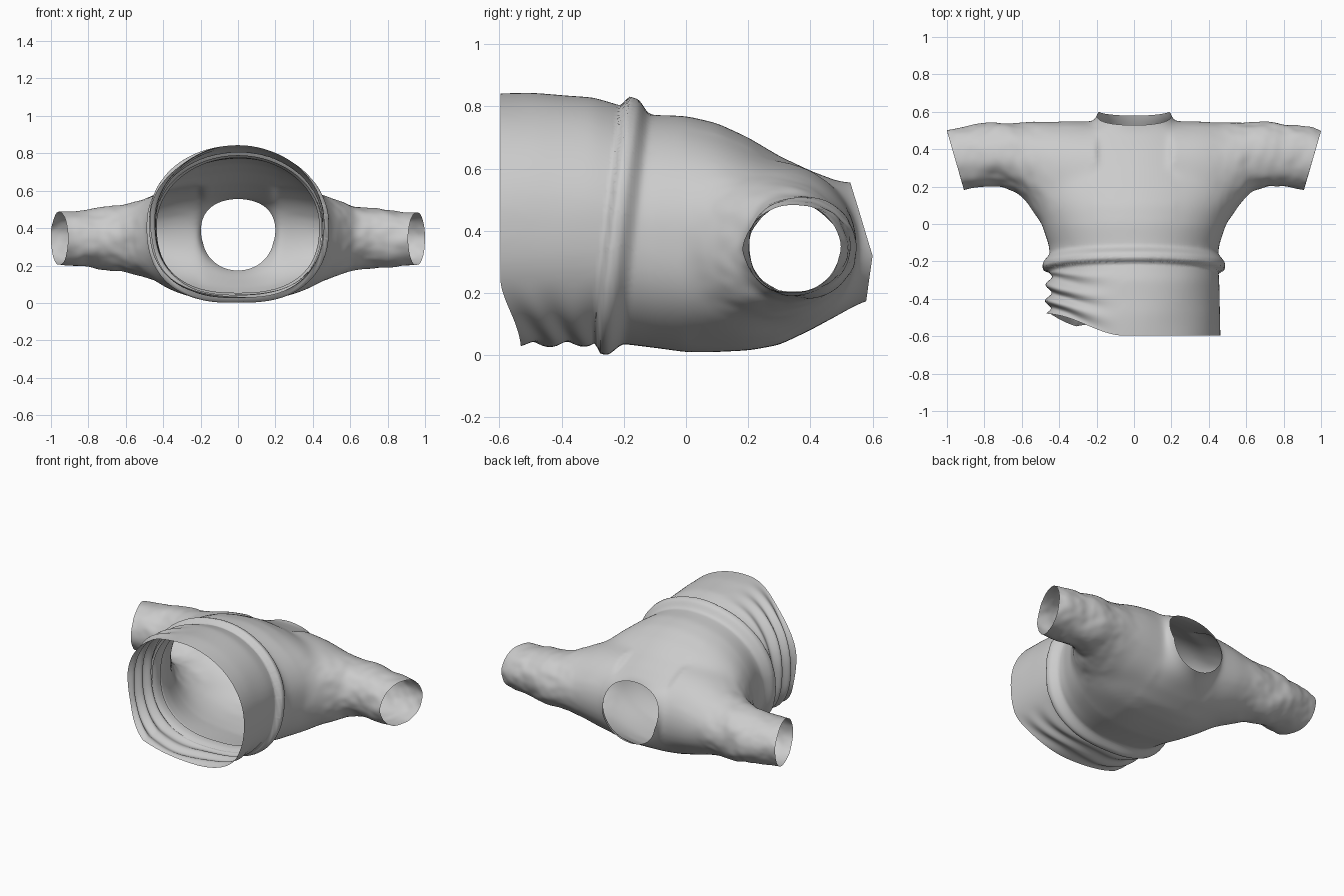
import bpy, bmesh, math
from mathutils import Vector, noise

if "Cube" in bpy.data.objects:
    bpy.data.objects.remove(bpy.data.objects["Cube"])

N = 64


def clamp_step(t):
    t = max(0.0, min(1.0, t))
    return t * t * (3 - 2 * t)


def rounded(angle, power):
    c, s = math.cos(angle), math.sin(angle)
    p = 2 / power
    return math.copysign(abs(c) ** p, c), math.copysign(abs(s) ** p, s)


def loft(bm, rings):
    loops = [[bm.verts.new(p) for p in ring] for ring in rings]
    faces = [bm.faces.new(loops[0]), bm.faces.new(loops[-1])]
    for a, b in zip(loops, loops[1:]):
        for i in range(N):
            j = (i + 1) % N
            faces.append(bm.faces.new((a[i], a[j], b[j], b[i])))
    bmesh.ops.recalc_face_normals(bm, faces=faces)


def torso_ring(y, half, low, high):
    mid, r = (low + high) / 2, (high - low) / 2
    pts = []
    for i in range(N):
        a = math.tau * i / N
        c, s = rounded(a, 2.0 if a < math.pi or y > 0.45 else 2.5)
        pts.append((half * c, y, mid + r * s))
    return pts


def sleeve_ring(side, x, y0, y1, z0, z1):
    pts = []
    for i in range(N):
        c, s = rounded(math.tau * i / N, 2.0)
        pts.append((side * x, (y0 + y1) / 2 + (y1 - y0) / 2 * c,
                    (z0 + z1) / 2 + (z1 - z0) / 2 * s))
    return pts


# Torso sections along y: half width, low z, high z
TORSO = [(-0.72, 0.465, 0.035, 0.84), (-0.48, 0.46, 0.035, 0.845),
         (-0.30, 0.455, 0.035, 0.83), (-0.20, 0.45, 0.035, 0.80),
         (-0.12, 0.455, 0.025, 0.775), (0.0, 0.495, 0.01, 0.77),
         (0.10, 0.54, 0.01, 0.745), (0.20, 0.56, 0.015, 0.70),
         (0.30, 0.52, 0.035, 0.64), (0.40, 0.46, 0.08, 0.595),
         (0.49, 0.35, 0.13, 0.56), (0.525, 0.26, 0.15, 0.555),
         (0.555, 0.212, 0.165, 0.555), (0.60, 0.193, 0.18, 0.55),
         (0.70, 0.175, 0.20, 0.54)]
# Sleeve sections along x: y range, z range
SLEEVE = [(0.20, 0.0, 0.55, 0.06, 0.63), (0.35, -0.02, 0.55, 0.09, 0.61),
          (0.46, -0.03, 0.545, 0.12, 0.58), (0.52, 0.03, 0.545, 0.14, 0.555),
          (0.57, 0.105, 0.545, 0.155, 0.535), (0.63, 0.175, 0.545, 0.165, 0.52),
          (0.72, 0.205, 0.545, 0.18, 0.51), (0.85, 0.19, 0.535, 0.195, 0.495),
          (1.08, 0.165, 0.48, 0.21, 0.48)]

bm = bmesh.new()
loft(bm, [torso_ring(*s) for s in TORSO])
for side in (-1, 1):
    loft(bm, [sleeve_ring(side, *s) for s in SLEEVE])
mesh = bpy.data.meshes.new("shirt")
bm.to_mesh(mesh)
bm.free()
shirt = bpy.data.objects.new("shirt", mesh)
bpy.context.collection.objects.link(shirt)
bpy.context.view_layer.objects.active = shirt
shirt.select_set(True)

# Fuse torso and sleeves into one skin
mod = shirt.modifiers.new("fuse", 'REMESH')
mod.mode = 'VOXEL'
mod.voxel_size = 0.0115
bpy.ops.object.modifier_apply(modifier=mod.name)

bm = bmesh.new()
bm.from_mesh(shirt.data)


def smooth(verts, times):
    for _ in range(times):
        bmesh.ops.smooth_vert(bm, verts=verts, factor=0.5, use_axis_x=True,
                              use_axis_y=True, use_axis_z=True)


# Blend the shoulders more strongly than the rest
smooth(bm.verts[:], 8)
smooth([v for v in bm.verts if 0.22 < abs(v.co.x) < 0.66 and 0.0 < v.co.y < 0.52], 50)
smooth(bm.verts[:], 6)


def cut(point, normal, keep=lambda c: True):
    faces = [f for f in bm.faces if keep(f.calc_center_median())]
    geom = set(faces)
    for f in faces:
        geom.update(f.verts)
        geom.update(f.edges)
    bmesh.ops.bisect_plane(bm, geom=list(geom), dist=1e-5, plane_co=point,
                           plane_no=Vector(normal).normalized(), clear_outer=True)


# Open the hem, the cuffs and the neck
cut((0, -0.597, 0), (0, -1, 0))
for side in (-1, 1):
    cut((side * 0.998, 0.49, 0), (side * 0.31, -0.09, 0),
        lambda c: c.x * side > 0.8)
neck = lambda c: abs(c.x) < 0.26 and c.y > 0.4
cut((0, 0.600, 0.32), (0, 0.23, 0.07), neck)
cut((0, 0.600, 0.32), (0, 0.14, -0.02), neck)
bmesh.ops.delete(bm, geom=[v for v in bm.verts if not v.link_faces], context='VERTS')


def fold_line(z):
    return -0.165 - 0.10 * (0.84 - z) / 0.84


# Rolled waist fold, bunched hem and sleeve creases
bm.normal_update()
moves = []
for v in bm.verts:
    x, y, z = v.co
    n = v.normal.copy()
    s = y - fold_line(z)
    d = 0.0
    if -0.045 < s < 0.065:
        d += 0.037 * clamp_step((s + 0.045) / 0.025) * clamp_step((0.065 - s) / 0.065)
    left = clamp_step((-x - 0.05) / 0.42)
    low = clamp_step((0.25 - z) / 0.22)
    if y < -0.22:
        w = max(left, 0.5 * low)
        wander = 1.6 * noise.noise(Vector((x * 3, y * 4, z * 3)))
        d += 0.017 * w * math.sin((y + 0.25) * 48 + 2 * z + wander) * clamp_step((-0.24 - y) / 0.06)
    arm = clamp_step((abs(x) - 0.35) / 0.3) * clamp_step((y + 0.02) / 0.15)
    q = Vector((x * 8, y * 6, z * 9))
    d += arm * 0.010 * noise.noise(q) + arm * 0.004 * noise.noise(q * 2.3)
    d += 0.003 * noise.noise(Vector((x * 4, y * 5, z * 4)))
    p = v.co + n * d
    if y < -0.25:
        p.y = -0.25 + (y + 0.25) * (1 - max(0.34 * left * (0.5 + 0.5 * clamp_step(z / 0.3)), 0.19 * low))
    p.z = max(p.z, 0.002)
    moves.append((v, p))
for v, p in moves:
    v.co = p
for f in bm.faces:
    f.smooth = True
bm.to_mesh(shirt.data)
bm.free()

# Hidden layer of cloth tucked beneath the waist fold
bm = bmesh.new()
rows = []
for inset, shift in ((0.0, -0.04), (0.008, -0.02), (0.014, 0.0), (0.012, 0.035)):
    row = []
    for x, y, z in torso_ring(0, 0.448 - inset, 0.04 + inset, 0.79 - inset):
        row.append(bm.verts.new((x, fold_line(z) + shift, z)))
    rows.append(row)
for a, b in zip(rows, rows[1:]):
    for i in range(N):
        bm.faces.new((a[i], a[(i + 1) % N], b[(i + 1) % N], b[i])).smooth = True
mesh = bpy.data.meshes.new("inner_fold")
bm.to_mesh(mesh)
bm.free()
inner = bpy.data.objects.new("inner_fold", mesh)
bpy.context.collection.objects.link(inner)
